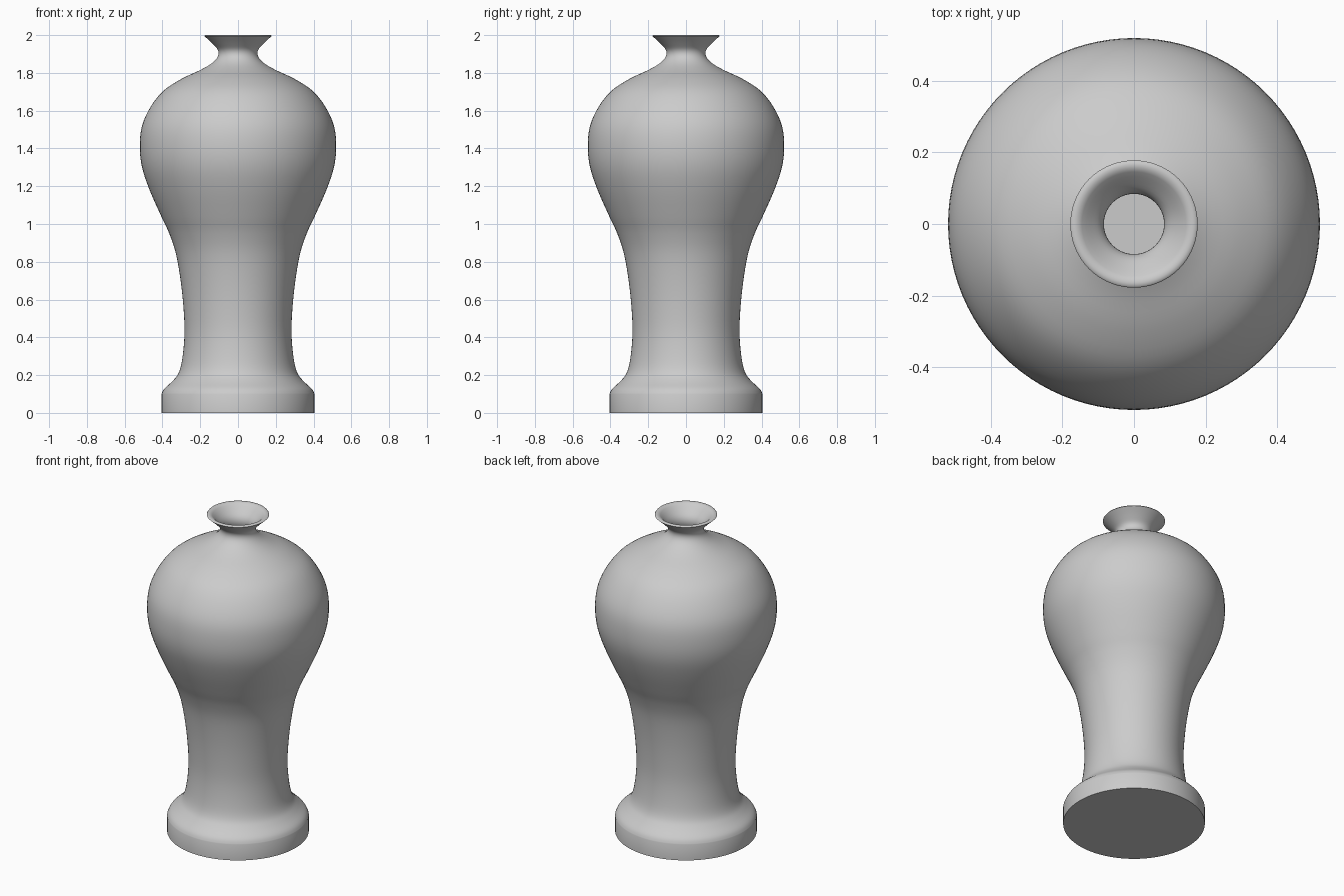
import bpy, bmesh, math
from mathutils import Vector

if "Cube" in bpy.data.objects:
    bpy.data.objects.remove(bpy.data.objects["Cube"])

WALL = 0.019      # thickness of the vase wall
SEGMENTS = 96     # steps around the axis

# Outer side profile (radius, height), base shoulder to lip
outline = [Vector(p) for p in [
    (0.405, 0.10), (0.39, 0.128), (0.347, 0.168), (0.315, 0.21), (0.296, 0.28),
    (0.284, 0.40), (0.286, 0.52), (0.301, 0.68), (0.328, 0.84), (0.364, 0.95),
    (0.406, 1.04), (0.468, 1.18), (0.508, 1.30), (0.52, 1.41), (0.508, 1.52),
    (0.463, 1.62), (0.395, 1.705), (0.30, 1.768), (0.20, 1.815), (0.14, 1.85),
    (0.108, 1.885), (0.106, 1.92), (0.135, 1.955), (0.178, 1.995)]]


def smooth_curve(points, steps=4):
    """Catmull-Rom curve through the points."""
    pts = [points[0]] + points + [points[-1]]
    curve = []
    for a, b, c, d in zip(pts, pts[1:], pts[2:], pts[3:]):
        for i in range(steps):
            t = i / steps
            curve.append(0.5 * (2 * b + (c - a) * t + (2 * a - 5 * b + 4 * c - d) * t * t
                                + (3 * b - a - 3 * c + d) * t ** 3))
    return curve + [points[-1]]


def offset_inward(curve, distance):
    """Shift every point of the curve towards the axis side."""
    result = []
    for i, p in enumerate(curve):
        tangent = (curve[min(i + 1, len(curve) - 1)] - curve[max(i - 1, 0)]).normalized()
        q = p + Vector((-tangent.y, tangent.x)) * distance
        result.append(Vector((q.x, min(q.y, 2.0))))
    return result


def lathe(name, profile):
    """Revolve a closed-on-axis profile around z."""
    bm = bmesh.new()
    verts = [bm.verts.new((p[0], 0, p[1])) for p in profile]
    edges = [bm.edges.new(pair) for pair in zip(verts, verts[1:])]
    bmesh.ops.spin(bm, geom=verts + edges, cent=(0, 0, 0), axis=(0, 0, 1),
                   angle=2 * math.pi, steps=SEGMENTS)
    bmesh.ops.remove_doubles(bm, verts=bm.verts, dist=0.0005)
    bmesh.ops.recalc_face_normals(bm, faces=bm.faces)
    mesh = bpy.data.meshes.new(name)
    bm.to_mesh(mesh)
    bm.free()
    obj = bpy.data.objects.new(name, mesh)
    bpy.context.collection.objects.link(obj)
    return obj


# Hollow vase: underside, foot, outer wall, lip, inner wall, inner floor
outer = smooth_curve(outline)
inner = offset_inward(outer, WALL)
profile = ([(0, 0), (0.405, 0)] + outer + [(0.174, 2.0)] + inner[::-1]
           + [(0.405 - WALL, WALL), (0, WALL)])
vase = lathe("vase", profile)

# Smooth body with a crisp foot edge
vase.select_set(True)
bpy.context.view_layer.objects.active = vase
bpy.ops.object.shade_smooth_by_angle(angle=math.radians(60))
